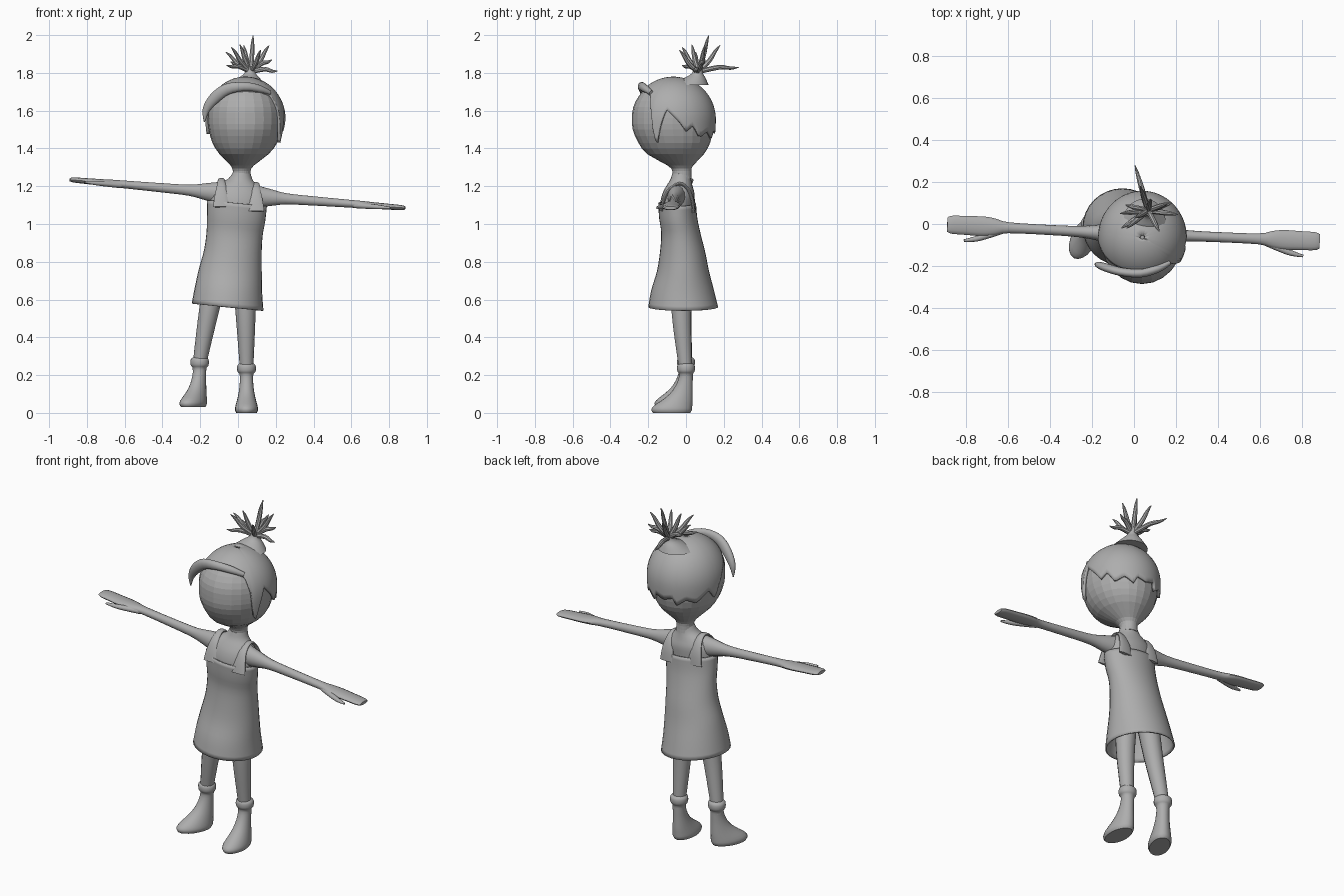
import bpy, bmesh, math
from mathutils import Vector

grey = bpy.data.materials.new("plain grey")
grey.diffuse_color = (0.42, 0.42, 0.42, 1)


def loft(name, rings, caps=True, thick=0, smooth=True):
    """Skin a list of closed point rings into one object."""
    bm = bmesh.new()
    rows = [[bm.verts.new(p) for p in r] for r in rings]
    n = len(rows[0])
    for a, b in zip(rows, rows[1:]):
        for i in range(n):
            j = (i + 1) % n
            bm.faces.new((a[i], a[j], b[j], b[i]))
    if caps:
        bm.faces.new(rows[0])
        bm.faces.new(rows[-1])
    bmesh.ops.recalc_face_normals(bm, faces=bm.faces)
    me = bpy.data.meshes.new(name)
    bm.to_mesh(me)
    bm.free()
    me.materials.append(grey)
    ob = bpy.data.objects.new(name, me)
    bpy.context.collection.objects.link(ob)
    if thick:
        m = ob.modifiers.new("thickness", 'SOLIDIFY')
        m.thickness = thick
        m.offset = -1
    if smooth:
        bpy.context.view_layer.objects.active = ob
        ob.select_set(True)
        bpy.ops.object.shade_smooth_by_angle(angle=math.radians(40))
        ob.select_set(False)
    return ob


def oval(z, cx, cy, rx, ry, tilt=0, n=24):
    """Level ring, sheared sideways by tilt."""
    pts = []
    for i in range(n):
        a = 2 * math.pi * i / n
        dx = rx * math.cos(a)
        pts.append((cx + dx, cy + ry * math.sin(a), z + tilt * dx))
    return pts


def spline(keys, steps):
    """Catmull-Rom through tuples of any length."""
    out = []
    k = [keys[0]] + list(keys) + [keys[-1]]
    for i in range(1, len(k) - 2):
        for s in range(steps):
            t = s / steps
            out.append(tuple(0.5 * (2 * b + (c - a) * t + (2 * a - 5 * b + 4 * c - d) * t * t
                                    + (3 * b - a - 3 * c + d) * t ** 3)
                             for a, b, c, d in zip(k[i - 1], k[i], k[i + 1], k[i + 2])))
    return out + [tuple(keys[-1])]


def tube(name, keys, up=(0, 0, 1), n=14, steps=3):
    """Tube through keys (x, y, z, side radius, up radius)."""
    pts = spline(keys, steps)
    rings = []
    for i, p in enumerate(pts):
        a, b = pts[max(i - 1, 0)], pts[min(i + 1, len(pts) - 1)]
        t = (Vector(b[:3]) - Vector(a[:3])).normalized()
        side = t.cross(Vector(up)).normalized()
        top = side.cross(t)
        c = Vector(p[:3])
        rings.append([c + side * max(p[3], .001) * math.cos(2 * math.pi * j / n)
                      + top * max(p[4], .001) * math.sin(2 * math.pi * j / n) for j in range(n)])
    return loft(name, rings)


# Head and neck
head = [(1.24, .02, -.02, .05, .05), (1.28, .02, -.022, .047, .05), (1.31, .022, -.03, .062, .068),
        (1.37, .032, -.055, .130, .15), (1.43, .036, -.062, .172, .19), (1.5, .038, -.07, .192, .212),
        (1.56, .038, -.07, .197, .216), (1.62, .038, -.07, .191, .209), (1.68, .038, -.068, .166, .18),
        (1.73, .038, -.065, .12, .13), (1.755, .038, -.06, .04, .04)]
loft("head", [oval(*k) for k in spline(head, 2)], smooth=False)

# Hair cap: dome cut off by a jagged lower edge (degrees from the front, height)
edge = [(0, 1.705), (30, 1.70), (50, 1.68), (57, 1.6), (62, 1.45), (66, 1.43), (71, 1.51), (80, 1.61),
        (98, 1.54), (108, 1.49), (118, 1.52), (130, 1.46), (145, 1.49), (159, 1.455), (165, 1.495),
        (180, 1.48), (195, 1.495), (201, 1.455), (215, 1.49), (230, 1.47), (250, 1.53), (262, 1.47),
        (270, 1.54), (280, 1.6), (300, 1.65), (320, 1.685), (340, 1.70), (360, 1.705)]


def edge_z(deg):
    for (a, za), (b, zb) in zip(edge, edge[1:]):
        if a <= deg <= b:
            return za + (zb - za) * (deg - a) / (b - a)


rings = []
for r in range(15):
    f = .03 + .97 * r / 14
    ring = []
    for i in range(120):
        deg = i * 3
        a = math.radians(deg)
        u_end = (edge_z(deg) - 1.555) / .225
        u = math.cos(f * math.acos(max(-1, min(1, u_end))))
        s = math.sqrt(1 - u * u) if u > 0 else math.sqrt(1 - .3 * u * u)
        ring.append((.04 + .212 * s * math.sin(a), -.066 - .224 * s * math.cos(a), 1.555 + .225 * u))
    rings.append(ring)
hair = loft("hair_cap", rings, caps=False, thick=.015)

# Swept fringe
tube("fringe", [(.17, -.185, 1.695, .01, .012), (.11, -.215, 1.717, .018, .02),
                (.03, -.235, 1.728, .02, .024), (-.06, -.228, 1.713, .02, .03),
                (-.125, -.21, 1.665, .02, .03), (-.168, -.195, 1.605, .015, .02),
                (-.178, -.19, 1.54, .003, .003)], up=(-.6, 0, .8))

# Topknot and its spikes
loft("topknot", [oval(*k) for k in spline([(1.735, .05, .02, .1, .1), (1.77, .057, .045, .06, .06),
     (1.797, .064, .06, .03, .03), (1.83, .067, .066, .024, .024)], 3)])
tips = [(.005, .28, 1.83), (-.06, -.02, 1.84), (-.065, .05, 1.91), (-.035, -.02, 1.935),
        (.08, .12, 1.997), (.03, .18, 1.945), (.165, .10, 1.945), (.21, .045, 1.81),
        (.18, .10, 1.87), (.12, -.035, 1.92), (.01, .03, 1.95), (-.04, .09, 1.86)]
base = Vector((.067, .064, 1.805))
for i, tip in enumerate(tips):
    d = Vector(tip) - base
    mid = base + d * .5 + Vector((0, 0, -.012 if d.z > .08 else .012))
    tube("hair_spike_%d" % (i + 1), [(*base, .012, .012), (*mid, .013, .013),
         (*(base + d * .8), .009, .009), (*tip, .002, .002)], up=(.3, -.9, .2), n=8)

# Upper body under the dress
torso = [(1.0, -.01, -.045, .13, .085), (1.1, -.005, -.047, .145, .09), (1.16, 0, -.04, .14, .085),
         (1.2, .005, -.035, .11, .07), (1.235, .015, -.028, .065, .055), (1.27, .02, -.024, .047, .048)]
loft("torso", [oval(*k, tilt=-.09) for k in spline(torso, 3)])

# Dress
dress = [(.56, -.055, -.015, .19, .185), (.65, -.05, -.018, .178, .166), (.75, -.04, -.016, .166, .138),
         (.85, -.027, -.018, .152, .12), (.95, -.018, -.027, .148, .104), (1.03, -.01, -.041, .154, .101),
         (1.11, -.005, -.047, .158, .1)]
loft("dress", [oval(*k, tilt=-.1, n=32) for k in spline(dress, 3)], caps=False, thick=.008)

# Shoulder straps
for name, x, dz in (("left_strap", -.088, 0), ("right_strap", .095, -.022)):
    path = [(-.133, 1.09, .045), (-.117, 1.15, .036), (-.088, 1.205, .024), (-.035, 1.235, .018),
            (.008, 1.21, .024), (.034, 1.15, .036), (.042, 1.08, .045)]
    tube(name, [(x, y, z + dz, .009, w) for y, z, w in path], up=(1, 0, 0))

# Arms with mitten hands and thumbs (fraction along arm, depth radius, height radius)
arm = [(0, .05, .06), (.09, .038, .046), (.2, .027, .03), (.38, .024, .025), (.63, .026, .021),
       (.71, .04, .02), (.78, .047, .018), (.88, .045, .016), (.97, .043, .014), (1, .034, .009)]
for side, a, b in (("left", (-.1, -.045, 1.165), (-.89, -.002, 1.235)),
                   ("right", (.1, -.05, 1.145), (.885, -.083, 1.085))):
    a, b = Vector(a), Vector(b)
    tube(side + "_arm", [(*a.lerp(b, t), ry, rz) for t, ry, rz in arm])
    thumb = [(.66, -.01, .018), (.76, -.042, .016), (.83, -.062, .013), (.9, -.073, .006)]
    tube(side + "_thumb", [(*(a.lerp(b, t) + Vector((0, dy, -.006))), r, r * .9)
                           for t, dy, r in thumb], n=10)

# Legs
for name, pts in (("right_leg", [(.03, -.02, .8), (.04, -.024, .53), (.045, -.005, .26), (.045, 0, .2)]),
                  ("left_leg", [(-.1, -.02, .8), (-.152, -.022, .55), (-.2, -.004, .28), (-.205, 0, .22)])):
    tube(name, [(*p, r, r) for p, r in zip(pts, (.065, .053, .037, .034))], up=(0, 1, 0), steps=4)

# Boots with rolled cuffs (height, centre towards toe, half length, half width)
boot = [(.262, 0, .034, .036), (.253, 0, .045, .047), (.236, 0, .048, .05), (.218, 0, .045, .047),
        (.206, 0, .037, .037), (.18, .002, .038, .035), (.14, .011, .046, .037), (.1, .026, .061, .043),
        (.065, .048, .083, .051), (.035, .07, .103, .059), (.015, .076, .107, .061), (0, .076, .098, .054)]
for name, x, lift, turn in (("right_boot", .045, 0, 0), ("left_boot", -.203, .032, math.radians(27))):
    c, s = math.cos(turn), math.sin(turn)
    rings = []
    for z, d, hl, hw in spline(boot, 2):
        pts = oval(z + lift, 0, -d, hw, hl, n=20)
        rings.append([(x + px * c + py * s, -px * s + py * c, pz) for px, py, pz in pts])
    loft(name, rings)
